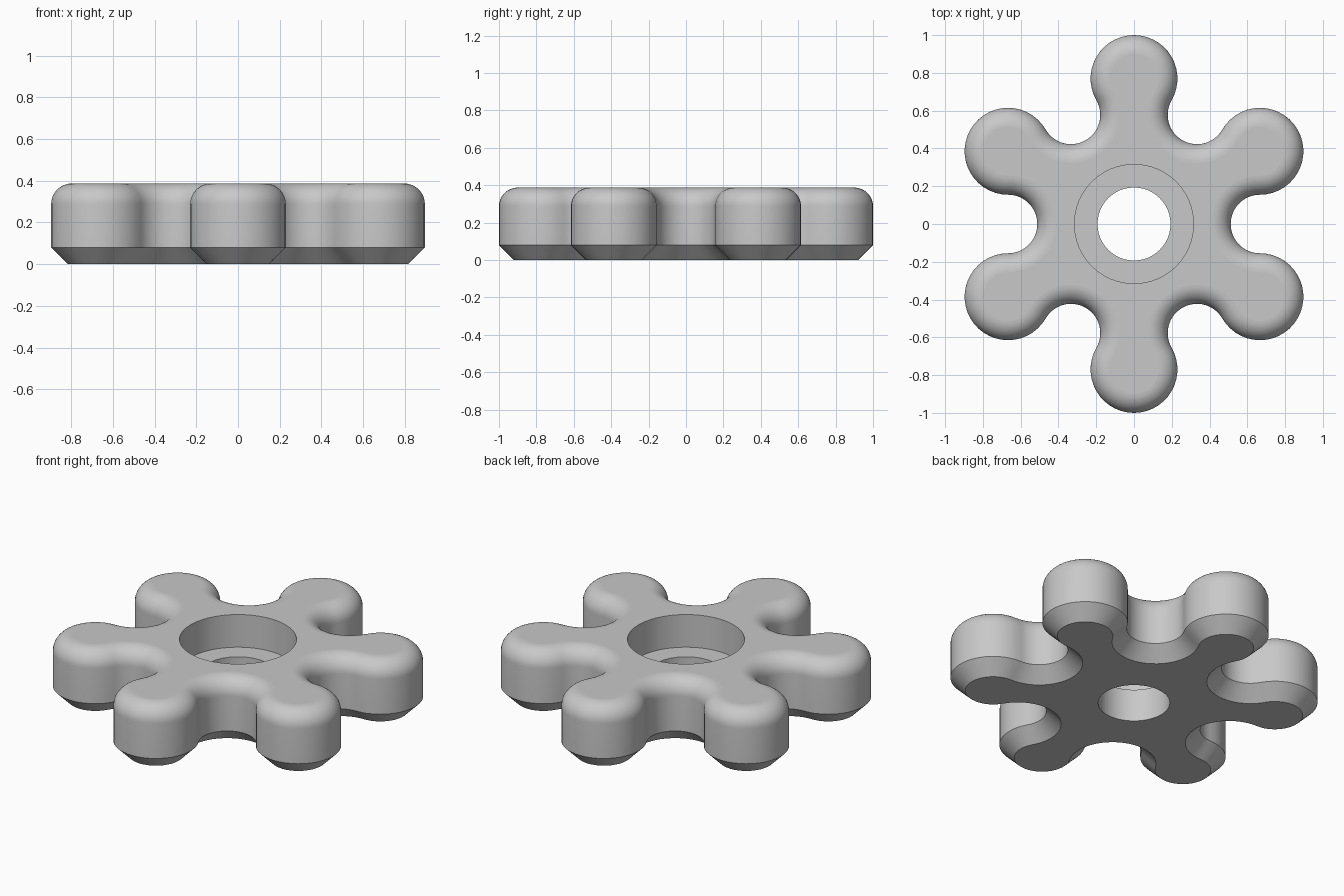
import bpy
import bmesh
from math import sin, cos, radians, pi

cube = bpy.data.objects.get("Cube")
if cube:
    bpy.data.objects.remove(cube, do_unlink=True)

HEIGHT = 0.387
LOBES = 6
LOBE_DIST, LOBE_R = 0.77, 0.23
VALLEY_DIST, VALLEY_R = 0.667, 0.155
CHAMFER, FILLET = 0.08, 0.1
BORE_R, RECESS_R, RECESS_Z = 0.193, 0.315, 0.193
STEPS, FILLET_STEPS, CIRCLE_STEPS = 28, 12, 96


def arc(dist, direction, radius, start, end):
    """Arc around a centre placed at a polar position; end point left out."""
    cx, cy = dist * cos(direction), dist * sin(direction)
    angles = [start + (end - start) * i / STEPS for i in range(STEPS)]
    return [(cx + radius * cos(a), cy + radius * sin(a)) for a in angles]


def outline(inset):
    """Round lobes joined by tangent hollows, offset inwards by inset."""
    points = []
    for k in range(LOBES):
        a = radians(30 + 60 * k)
        points += arc(LOBE_DIST, a, LOBE_R - inset, a - radians(120), a + radians(120))
        points += arc(VALLEY_DIST, a + radians(30), VALLEY_R + inset,
                      a + radians(300), a + radians(120))
    return points


def circle(radius):
    return [(radius * cos(2 * pi * i / CIRCLE_STEPS), radius * sin(2 * pi * i / CIRCLE_STEPS))
            for i in range(CIRCLE_STEPS)]


bm = bmesh.new()


def ring(points, z):
    return [bm.verts.new((x, y, z)) for x, y in points]


def skin(rings):
    for low, high in zip(rings, rings[1:]):
        for i in range(len(low)):
            j = (i + 1) % len(low)
            bm.faces.new((low[i], low[j], high[j], high[i]))


def cap(*loops):
    """Fill the flat area between an outer loop and a hole."""
    edges = [bm.edges.get((loop[i - 1], loop[i])) for loop in loops for i in range(len(loop))]
    bmesh.ops.triangle_fill(bm, edges=edges, use_beauty=True, use_dissolve=False)


# Outer wall: bottom chamfer, straight side, rounded top edge
outer = [ring(outline(CHAMFER), 0), ring(outline(0), CHAMFER)]
for i in range(FILLET_STEPS + 1):
    t = pi / 2 * i / FILLET_STEPS
    outer.append(ring(outline(FILLET * (1 - cos(t))), HEIGHT - FILLET * (1 - sin(t))))
skin(outer)

# Stepped centre hole: wide recess, ledge, narrow bore
hole = [ring(circle(RECESS_R), HEIGHT), ring(circle(RECESS_R), RECESS_Z),
        ring(circle(BORE_R), RECESS_Z), ring(circle(BORE_R), 0)]
skin(hole)

# Flat top and underside
cap(outer[-1], hole[0])
cap(outer[0], hole[-1])
bmesh.ops.recalc_face_normals(bm, faces=bm.faces)

mesh = bpy.data.meshes.new("star_knob")
bm.to_mesh(mesh)
bm.free()
knob = bpy.data.objects.new("star_knob", mesh)
bpy.context.collection.objects.link(knob)

# Grey material
grey = bpy.data.materials.new("plain_grey")
grey.use_nodes = True
colour = (0.58, 0.58, 0.58, 1)
grey.diffuse_color = colour
grey.node_tree.nodes["Principled BSDF"].inputs["Base Color"].default_value = colour
mesh.materials.append(grey)

# Smooth sides, flat caps
bpy.ops.object.select_all(action='DESELECT')
knob.select_set(True)
bpy.context.view_layer.objects.active = knob
bpy.ops.object.shade_smooth_by_angle(angle=radians(30))
for face in mesh.polygons:
    if abs(face.normal.z) > 0.999:
        face.use_smooth = False
